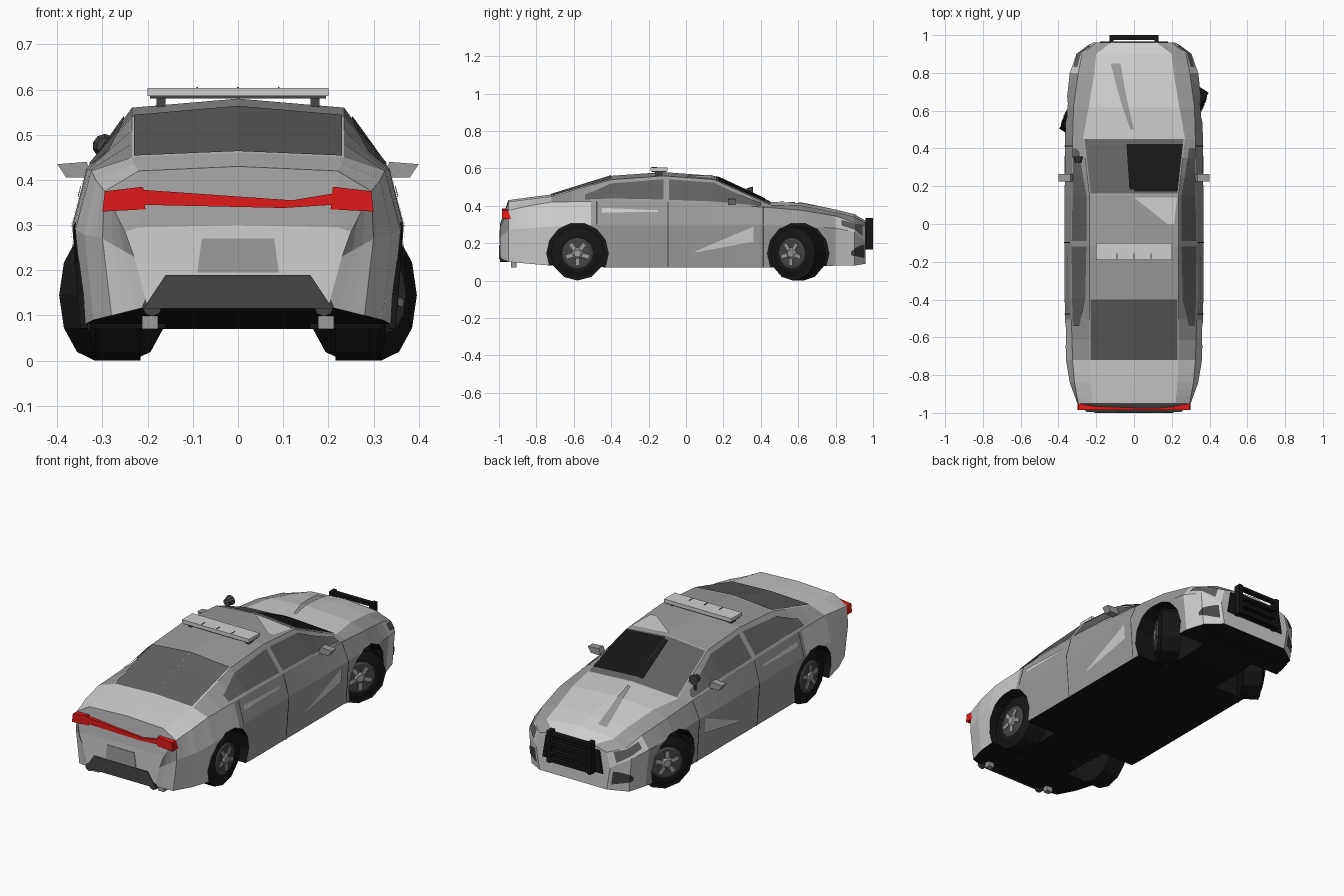
import bpy, bmesh, math
from mathutils import Vector, Matrix

cube = bpy.data.objects.get("Cube")
if cube:
    bpy.data.objects.remove(cube, do_unlink=True)


def material(name, r, g, b):
    m = bpy.data.materials.new(name)
    m.use_nodes = True
    m.diffuse_color = (r, g, b, 1)
    m.node_tree.nodes["Principled BSDF"].inputs["Base Color"].default_value = (r, g, b, 1)
    return m


silver = material("silver paint", .62, .62, .62)
grey = material("grey paint", .33, .33, .33)
glass = material("tinted glass", .12, .12, .12)
black = material("black rubber", .008, .008, .008)
trim = material("dark trim", .06, .06, .06)
red = material("red lamp", .75, .01, .01)
BODY_MATS = [silver, grey, black]


def finish(name, bm, *mats):
    mesh = bpy.data.meshes.new(name)
    bm.to_mesh(mesh)
    bm.free()
    for m in mats:
        mesh.materials.append(m)
    obj = bpy.data.objects.new(name, mesh)
    bpy.context.collection.objects.link(obj)
    return obj


def box(name, mat, size, loc, frame=Matrix()):
    bm = bmesh.new()
    bmesh.ops.create_cube(bm, size=1, matrix=frame @ Matrix.Translation(loc) @ Matrix.Diagonal((*size, 1)))
    return finish(name, bm, mat)


def cylinder(name, mat, r1, r2, depth, frame, sides=12):
    bm = bmesh.new()
    bmesh.ops.create_cone(bm, cap_ends=True, segments=sides, radius1=r1, radius2=r2, depth=depth, matrix=frame)
    return finish(name, bm, mat)


def prism(name, mat, outline, y0, y1, side=1):
    """Extrude an x-z outline along y."""
    bm = bmesh.new()
    a, b = ([bm.verts.new((x * side, y, z)) for x, z in outline] for y in (y0, y1))
    bm.faces.new(a)
    bm.faces.new(b)
    for i in range(len(a)):
        j = (i + 1) % len(a)
        bm.faces.new((a[i], a[j], b[j], b[i]))
    bmesh.ops.recalc_face_normals(bm, faces=bm.faces)
    return finish(name, bm, mat)


# Body stations: y, sill x z, widest x z, belt x z, top edge x z, centre z
STATIONS = [
    (-.995, .20, .12, .23, .23, .25, .285, .22, .295, .30),
    (-.95, .28, .10, .30, .27, .295, .375, .22, .42, .43),
    (-.84, .32, .09, .34, .28, .315, .40, .23, .435, .445),
    (-.72, .34, .08, .36, .29, .325, .42, .235, .45, .46),
    (-.40, .35, .07, .367, .30, .335, .425, .235, .54, .56),
    (-.12, .35, .07, .367, .30, .335, .42, .235, .56, .58),
    (.15, .35, .07, .367, .30, .33, .41, .235, .54, .56),
    (.45, .35, .07, .365, .30, .325, .39, .27, .405, .42),
    (.62, .34, .07, .36, .29, .32, .375, .24, .40, .415),
    (.80, .32, .08, .34, .28, .295, .345, .21, .365, .38),
    (.90, .29, .08, .305, .26, .275, .31, .20, .34, .355),
    (.96, .20, .09, .22, .21, .20, .29, .12, .31, .32),
]
SILL, FLANK, SHOULDER, WINDOW, TOP = range(5)


def section(y):
    """Half cross-section from the floor centre to the top centre."""
    for a, b in zip(STATIONS, STATIONS[1:]):
        if y <= b[0]:
            break
    f = (y - a[0]) / (b[0] - a[0])
    _, xb, zb, xm, zm, xk, zk, xt, zt, zc = [p + (q - p) * f for p, q in zip(a, b)]
    return [Vector((x, y, z)) for x, z in ((0, zb), (xb, zb), (xm, zm), (xk, zk), (xt, zt), (0, zc))]


ROWS = [a[0] + (b[0] - a[0]) * k / 3 for a, b in zip(STATIONS, STATIONS[1:]) for k in range(3)]
ROWS.append(STATIONS[-1][0])


def paint_slot(strip, y):
    if strip == SILL:
        return 2
    if y < -.95:
        return 1 if strip >= SHOULDER else 0
    if strip == TOP:
        return 1 if -.40 < y < .45 else 0
    if strip == WINDOW:
        return 1 if y > -.72 else 0
    return 1 if -.46 < y < .78 else 0


# Body shell
bm = bmesh.new()
rings = []
for y in ROWS:
    half = section(y)
    ring = half + [Vector((-p.x, p.y, p.z)) for p in half[4:0:-1]]
    rings.append([bm.verts.new(p) for p in ring])
for r, (a, b) in enumerate(zip(rings, rings[1:])):
    for k in range(10):
        j = (k + 1) % 10
        f = bm.faces.new((a[k], a[j], b[j], b[k]))
        f.material_index = paint_slot(min(k, 9 - k), (ROWS[r] + ROWS[r + 1]) / 2)
bm.faces.new(rings[0])
bm.faces.new(rings[-1])
bmesh.ops.recalc_face_normals(bm, faces=bm.faces)
body = finish("body_shell", bm, *BODY_MATS)

# Wheel arches
cutters = []
for side in (-1, 1):
    for y in (-.58, .60):
        frame = Matrix.Translation((side * .31, y, .145)) @ Matrix.Rotation(math.pi / 2, 4, "Y")
        cutter = cylinder("arch_cutter", silver, .165, .165, .3, frame, 14)
        cutter.data.materials.clear()
        for m in BODY_MATS:
            cutter.data.materials.append(m)
        for p in cutter.data.polygons:
            p.material_index = 2
        cutter.hide_render = True
        mod = body.modifiers.new("arch", "BOOLEAN")
        mod.operation, mod.solver, mod.object = "DIFFERENCE", "EXACT", cutter
        cutters.append(cutter)
graph = bpy.context.evaluated_depsgraph_get()
body.data = bpy.data.meshes.new_from_object(body.evaluated_get(graph))
body.modifiers.clear()
for c in cutters:
    bpy.data.objects.remove(c, do_unlink=True)


def plate(name, mat, strip, spans, sides=(-1, 1), lift=.004):
    """Thin panel lying on a body strip; spans are (y, low, high)."""
    ys = sorted({s[0] for s in spans} | {y for y in ROWS if spans[0][0] < y < spans[-1][0]})
    bm = bmesh.new()
    for side in sides:
        pairs = []
        for y in ys:
            for a, b in zip(spans, spans[1:]):
                if y <= b[0]:
                    break
            f = (y - a[0]) / (b[0] - a[0])
            p, q = section(y)[strip:strip + 2]
            ahead, back = section(min(y + .004, .96)), section(max(y - .004, -.995))
            n = (ahead[strip] - back[strip]).cross(q - p).normalized() * lift
            pts = [p.lerp(q, a[k] + (b[k] - a[k]) * f) + n for k in (1, 2)]
            pairs.append([bm.verts.new((v.x * side, v.y, v.z)) for v in pts])
        for a, b in zip(pairs, pairs[1:]):
            quad = (a[0], b[0], b[1], a[1])
            bm.faces.new(quad if side > 0 else quad[::-1])
    return finish(name, bm, mat)


# Glass
plate("rear_side_windows", glass, WINDOW, [(-.54, .1, .45), (-.40, .1, .8), (-.12, .08, .86)])
plate("front_side_windows", glass, WINDOW, [(-.09, .08, .86), (.15, .08, .86), (.40, .1, .6)])
plate("rear_window", glass, TOP, [(-.72, .02, 1), (-.40, .02, 1)])
plate("windscreen", glass, TOP, [(.16, .03, 1), (.45, .03, 1)])
plate("windscreen_dark_area", black, TOP, [(.17, .03, 1), (.42, .03, 1)], (1,), .007)
plate("windscreen_dark_edge", black, TOP, [(.18, .9, 1), (.42, .85, 1)], (-1,), .007)

# Panel seams and paint highlights
for y in (-.10, .41):
    plate("door_seam", trim, FLANK, [(y, 0, 1), (y + .006, 0, 1)])
for y in (-.48, -.10, .41):
    plate("door_seam_upper", trim, SHOULDER, [(y, 0, 1), (y + .006, 0, 1)])
plate("door_highlight", silver, FLANK, [(.05, .35, .38), (.36, .6, .95)])
plate("belt_highlight", silver, SHOULDER, [(-.45, .5, .7), (-.15, .55, .62)])
plate("hood_stripe", grey, TOP, [(.50, .93, 1), (.85, .4, .65)], (-1,))
plate("roof_patch", silver, TOP, [(0, .1, .25), (.14, .03, 1)], (1,))

# Front lamps, intakes and grille
plate("headlamps", glass, SHOULDER, [(.83, .3, .8), (.94, .15, .95)])
plate("side_intakes", trim, FLANK, [(.88, .3, .4), (.95, .25, .8)])
prism("grille", black, [(-.18, .17), (.18, .17), (.16, .29), (-.16, .29)], .955, .966)
for side in (-1, 1):
    box("push_bar_upright", black, (.022, .04, .17), (side * .12, .98, .25))
for z in (.18, .225, .27, .32):
    box("push_bar_rail", black, (.26, .025, .018), (0, .987, z))

# Tail lamps and rear bumper details
for side in (-1, 1):
    prism("tail_lamp", red, [(.205, .335), (.30, .33), (.295, .375), (.21, .385)], -.984, -.935, side)
    cylinder("exhaust_tip", trim, .022, .022, .08,
             Matrix.Translation((side * .19, -.955, .12)) @ Matrix.Rotation(math.pi / 2, 4, "X"), 8)
    box("exhaust_bracket", grey, (.035, .03, .03), (side * .195, -.92, .085))
prism("tail_lamp_strip", red, [(-.21, .345), (.10, .338), (.21, .345), (.21, .37), (.12, .355), (-.21, .378)],
      -.985, -.94)
prism("plate_recess", grey, [(-.09, .195), (.09, .195), (.08, .27), (-.08, .27)], -.998, -.99)
prism("rear_diffuser", trim, [(-.21, .115), (.21, .115), (.16, .19), (-.16, .19)], -1, -.99)

# Roof light bar
box("light_bar", silver, (.40, .09, .018), (0, -.145, .595))
box("light_bar_base", trim, (.39, .08, .006), (0, -.145, .583))
for side in (-1, 1):
    box("light_bar_foot", trim, (.02, .04, .035), (side * .17, -.145, .57))
for x in (-.09, 0, .09):
    box("light_bar_seam", trim, (.004, .03, .004), (x, -.17, .604))

# Door mirrors and spotlight
for side in (-1, 1):
    prism("door_mirror", grey, [(.32, .405), (.38, .405), (.40, .435), (.335, .44)], .225, .265, side)
cylinder("spotlight", trim, .027, .018, .035,
         Matrix.Translation((-.295, .34, .475)) @ Matrix.Rotation(math.pi / 2, 4, "X"), 10)
box("spotlight_arm", trim, (.01, .01, .08), (-.30, .35, .425))


# Wheels, the front pair steered
def wheel(name, x, y, side, turn):
    hub = Matrix.Translation((x * side, y, .145)) @ Matrix.Rotation(turn, 4, "Z")
    hub = hub @ Matrix.Rotation(side * math.pi / 2, 4, "Y")
    cylinder(name + "_tyre", black, .145, .145, .10, hub)
    cylinder(name + "_tyre_wall", black, .135, .10, .014, hub @ Matrix.Translation((0, 0, .055)))
    cylinder(name + "_rim", trim, .085, .075, .006, hub @ Matrix.Translation((0, 0, .064)))
    cylinder(name + "_hub", grey, .035, .02, .012, hub @ Matrix.Translation((0, 0, .07)), 8)
    for i in range(5):
        spin = hub @ Matrix.Rotation(i * math.tau / 5, 4, "Z")
        box(name + "_spoke", grey, (.045, .018, .005), (.04, 0, .068), spin)


for side, label in ((-1, "right"), (1, "left")):
    wheel("rear_" + label, .266, -.58, side, 0)
    wheel("front_" + label, .275, .60, side, math.radians(-33))
